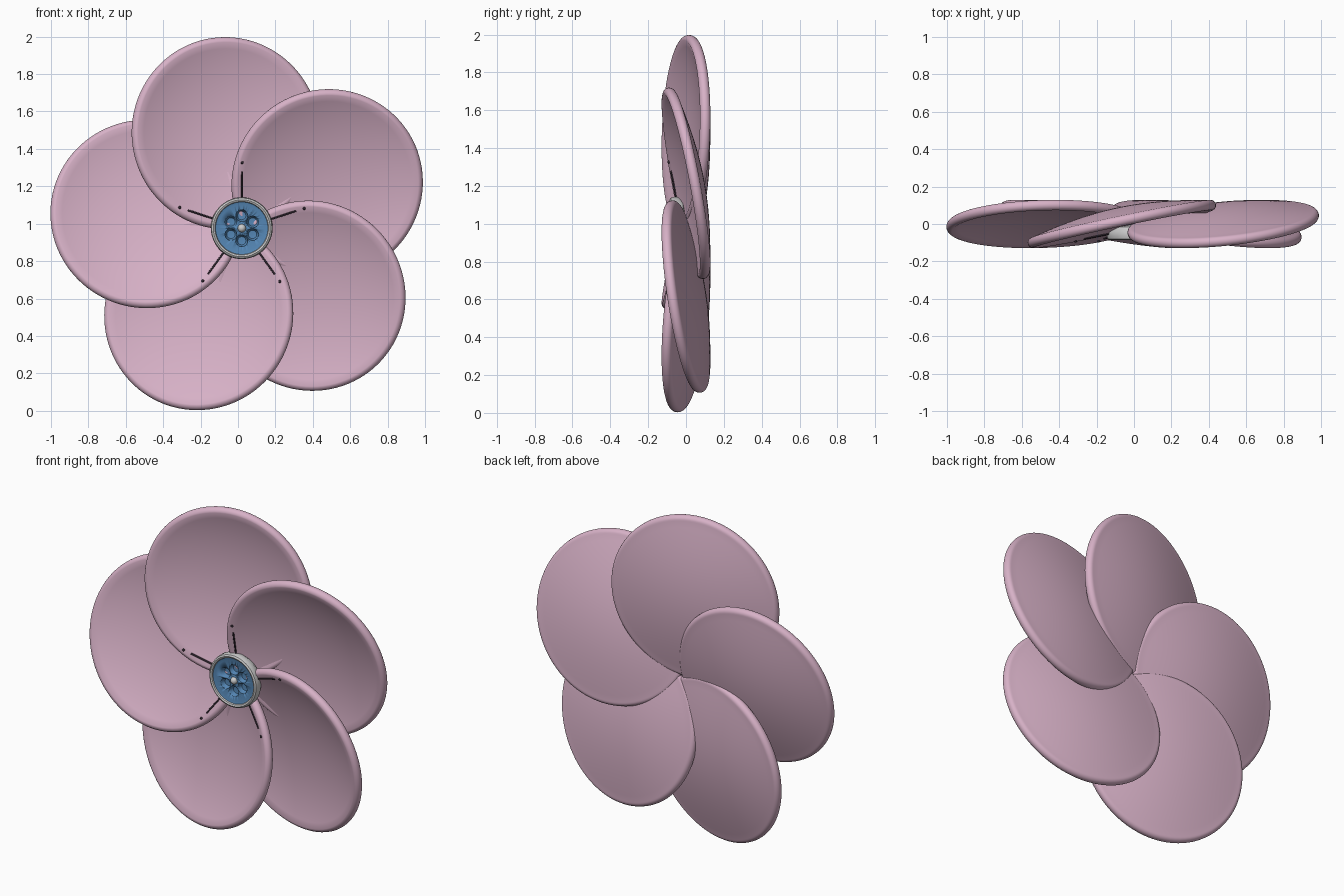
import bpy, bmesh, math
from mathutils import Matrix, Vector

if "Cube" in bpy.data.objects:
    bpy.data.objects.remove(bpy.data.objects["Cube"])

HUB = Matrix.Translation((0.02, 0, 0.976))
R, DIST, TILT = 0.514, 0.515, math.radians(12)
BOWL, THICK, RIM = 0.07, 0.02, 0.028


def material(name, rgb):
    m = bpy.data.materials.new(name)
    m.diffuse_color = (*rgb, 1)
    m.use_nodes = True
    m.node_tree.nodes["Principled BSDF"].inputs["Base Color"].default_value = m.diffuse_color
    return m


PINK = material("pink", (0.68, 0.44, 0.57))
BLUE = material("blue", (0.09, 0.24, 0.46))
DARK = material("dark", (0.03, 0.02, 0.03))


def finish(name, bm, mat=None, angle=40):
    bmesh.ops.recalc_face_normals(bm, faces=bm.faces)
    me = bpy.data.meshes.new(name)
    bm.to_mesh(me)
    bm.free()
    ob = bpy.data.objects.new(name, me)
    bpy.context.collection.objects.link(ob)
    if mat:
        me.materials.append(mat)
    bpy.ops.object.select_all(action='DESELECT')
    ob.select_set(True)
    bpy.context.view_layer.objects.active = ob
    bpy.ops.object.shade_smooth_by_angle(angle=math.radians(angle))
    return ob


def lathe(profile, matrix, n=96):
    """Spin (radius, y) points around the y axis; closed solid."""
    bm = bmesh.new()
    rings = []
    for r, y in profile:
        count = 1 if r < 1e-6 else n
        rings.append([bm.verts.new((r * math.cos(2 * math.pi * i / n), y,
                                    r * math.sin(2 * math.pi * i / n)))
                      for i in range(count)])
    for a, b in zip(rings, rings[1:]):
        for i in range(n):
            j = (i + 1) % n
            q = [a[i % len(a)], a[j % len(a)], b[j % len(b)], b[i % len(b)]]
            bm.faces.new(list(dict.fromkeys(q)))
    bm.transform(matrix)
    return bm


# Petal section: shallow bowl, open to the front, with a rounded bead rim
RC = R - RIM


def bowl(r):
    return BOWL * (1 - (r / RC) ** 2)


steps = [RC * i / 14 for i in range(14)]
front = [(r, bowl(r) - THICK - (RIM - THICK) * (r / RC) ** 4) for r in steps]
back = [(r, bowl(r) + THICK + (RIM - THICK) * (r / RC) ** 4) for r in steps]
bead = [(RC + RIM * math.cos(t), RIM * math.sin(t))
        for t in (math.radians(-90 + 15 * k) for k in range(13))]
petal_profile = front + bead + back[::-1]

for k in range(5):
    a = math.radians(99.5 + 72 * k)
    frame = (HUB @ Matrix.Rotation(-a, 4, 'Y') @ Matrix.Rotation(TILT, 4, 'X')
             @ Matrix.Translation((DIST, 0, 0)))
    finish(f"petal_{k + 1}", lathe(petal_profile, frame), PINK, 60)

    # Dark stamen line and dot lying on the petal's front surface
    def on_petal(r, phi=math.radians(62.5)):
        u, v = r * math.cos(phi) - DIST, r * math.sin(phi) / math.cos(TILT)
        rho = min(math.hypot(u, v), RC)
        y = bowl(rho) - THICK - (RIM - THICK) * (rho / RC) ** 4
        return frame @ Vector((u, y, v))

    p, q, dot = on_petal(0.15), on_petal(0.308), on_petal(0.355)
    bm = bmesh.new()
    rot = (q - p).to_track_quat('Z', 'Y').to_matrix().to_4x4()
    bmesh.ops.create_cone(bm, cap_ends=True, segments=12, radius1=0.005, radius2=0.005,
                          depth=(q - p).length, matrix=Matrix.Translation((p + q) / 2) @ rot)
    bmesh.ops.create_uvsphere(bm, u_segments=12, v_segments=8, radius=0.008,
                              matrix=Matrix.Translation(dot))
    finish(f"stamen_{k + 1}", bm, DARK)

# Grey hub ring
finish("hub_ring", lathe([(0, 0.0), (0.10, 0.0), (0.15, -0.015), (0.165, -0.04), (0.165, -0.065),
                          (0.161, -0.08), (0.152, -0.086), (0.143, -0.082),
                          (0.139, -0.07), (0.139, -0.03), (0, -0.03)], HUB))

# Blue dish with a six-lobed flower recess
dish = finish("hub_dish", lathe([(0, -0.025), (0.14, -0.025), (0.14, -0.074),
                                 (0.125, -0.070), (0, -0.066)], HUB), BLUE)
for i in range(6):
    t = math.radians(90 + 60 * i)
    at = HUB @ Matrix.Translation((0.067 * math.cos(t), -0.066, 0.067 * math.sin(t)))
    bm = lathe([(0, 0.026), (0.022, 0.024), (0.030, 0.012), (0.0345, -0.03), (0, -0.03)], at, 32)
    cutter = finish("lobe_cutter", bm)
    cutter.hide_render = True
    mod = dish.modifiers.new("lobe", 'BOOLEAN')
    mod.operation, mod.solver, mod.object = 'DIFFERENCE', 'EXACT', cutter
    bpy.context.view_layer.objects.active = dish
    bpy.ops.object.modifier_apply(modifier=mod.name)
    bpy.data.objects.remove(cutter)

# Grey centre bead
bm = bmesh.new()
bmesh.ops.create_uvsphere(bm, u_segments=24, v_segments=12, radius=0.022,
                          matrix=HUB @ Matrix.Translation((0, -0.066, 0)))
finish("centre_bead", bm)
